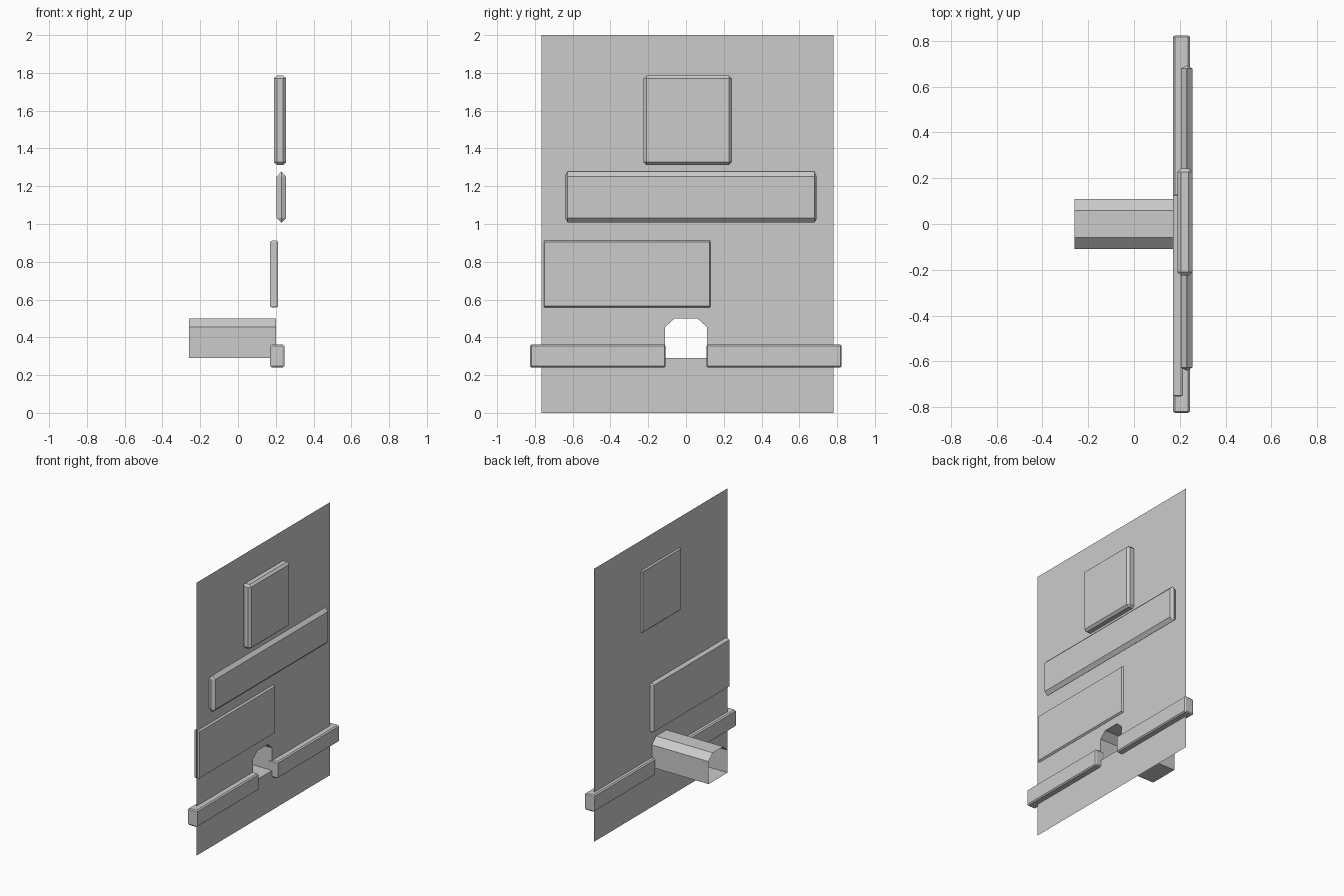
import bpy, bmesh
from mathutils import Vector

if "Cube" in bpy.data.objects:
    bpy.data.objects.remove(bpy.data.objects["Cube"])

WALL_X, BACK_X = 0.2, -0.26


def finish(bm, name):
    mesh = bpy.data.meshes.new(name)
    bm.to_mesh(mesh)
    bm.free()
    obj = bpy.data.objects.new(name, mesh)
    bpy.context.collection.objects.link(obj)
    return obj


def chamfered_block(name, lo, hi, chamfer):
    """Box between two corners with a separate chamfer width on each axis."""
    lo, hi, chamfer = Vector(lo), Vector(hi), Vector(chamfer)
    size, centre = hi - lo, (lo + hi) / 2
    bm = bmesh.new()
    bmesh.ops.create_cube(bm, size=1)
    bmesh.ops.scale(bm, vec=[s / c for s, c in zip(size, chamfer)], verts=bm.verts)
    bmesh.ops.bevel(bm, geom=bm.edges[:], offset=1, segments=1,
                    affect='EDGES', clamp_overlap=True)
    bmesh.ops.scale(bm, vec=chamfer, verts=bm.verts)
    bmesh.ops.translate(bm, vec=centre, verts=bm.verts)
    return finish(bm, name)


def loop(bm, points, x):
    verts = [bm.verts.new((x, y, z)) for y, z in points]
    return [bm.edges.new((v, verts[(i + 1) % len(verts)])) for i, v in enumerate(verts)]


opening = [(-0.11, 0.29), (0.11, 0.29), (0.11, 0.455),
           (0.06, 0.5), (-0.06, 0.5), (-0.11, 0.455)]

# Flat wall sheet with the tunnel opening
bm = bmesh.new()
edges = loop(bm, [(-0.765, 0), (0.78, 0), (0.78, 2), (-0.765, 2)], WALL_X)
edges += loop(bm, opening, WALL_X)
bmesh.ops.triangle_fill(bm, edges=edges, use_beauty=True, normal=(1, 0, 0))
bmesh.ops.dissolve_limit(bm, angle_limit=0.01, verts=bm.verts[:], edges=bm.edges[:])
finish(bm, "wall")

# Open-ended tunnel running back from the opening
bm = bmesh.new()
edges = loop(bm, opening, WALL_X)
ext = bmesh.ops.extrude_edge_only(bm, edges=edges)["geom"]
bmesh.ops.translate(bm, vec=(BACK_X - WALL_X, 0, 0),
                    verts=[g for g in ext if isinstance(g, bmesh.types.BMVert)])
bmesh.ops.recalc_face_normals(bm, faces=bm.faces[:])
finish(bm, "tunnel")

# Raised panels
chamfered_block("upper_panel", (0.19, -0.225, 1.313), (0.255, 0.243, 1.785), (0.016, 0.015, 0.015))
chamfered_block("middle_panel", (0.205, -0.64, 1.007), (0.255, 0.692, 1.277), (0.024, 0.013, 0.025))
chamfered_block("lower_panel", (0.17, -0.753, 0.557), (0.213, 0.13, 0.913), (0.012, 0.005, 0.008))

# Rails either side of the opening
for side, y0, y1 in (("left", -0.825, -0.108), ("right", 0.108, 0.823)):
    chamfered_block(side + "_rail", (0.17, y0, 0.24), (0.245, y1, 0.363), (0.009, 0.006, 0.008))
